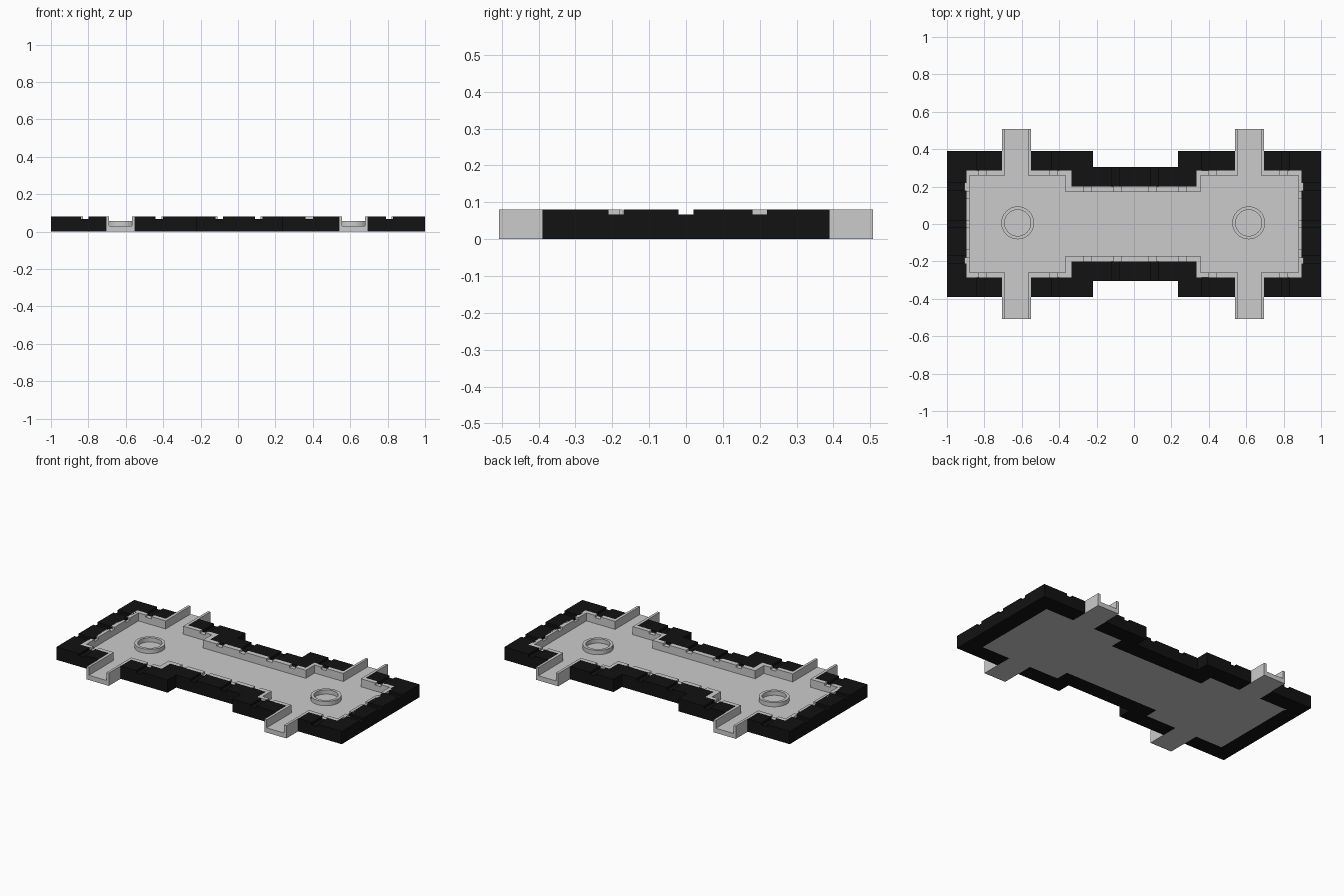
import bpy, bmesh, math

if "Cube" in bpy.data.objects:
    bpy.data.objects.remove(bpy.data.objects["Cube"])

TOP, FLOOR, NOTCH = 0.081, 0.03, 0.067
black = bpy.data.materials.new("black_stone")
black.diffuse_color = (0.006, 0.006, 0.006, 1)
black.use_nodes = True
black.node_tree.nodes["Principled BSDF"].inputs["Base Color"].default_value = black.diffuse_color


def make_object(name, bm, mat=None):
    bmesh.ops.recalc_face_normals(bm, faces=bm.faces)
    me = bpy.data.meshes.new(name)
    bm.to_mesh(me)
    bm.free()
    ob = bpy.data.objects.new(name, me)
    bpy.context.collection.objects.link(ob)
    if mat:
        me.materials.append(mat)
    return ob


def add_prism(bm, pts, z0, z1):
    face = bm.faces.new([bm.verts.new((x, y, z0)) for x, y in pts])
    ext = bmesh.ops.extrude_face_region(bm, geom=[face])
    verts = [g for g in ext["geom"] if isinstance(g, bmesh.types.BMVert)]
    bmesh.ops.translate(bm, verts=verts, vec=(0, 0, z1 - z0))


def rect(x0, x1, y0, y1):
    return [(x0, y0), (x1, y0), (x1, y1), (x0, y1)]


def flip_y(pts):
    return [(x, -y) for x, y in pts]


def end_run(s, gap, x_out, y_out, t):
    # C-shaped wall around one end of the basin
    return [(s * x, y) for x, y in (
        (gap, y_out), (x_out, y_out), (x_out, -y_out), (gap, -y_out),
        (gap, -y_out + t), (x_out - t, -y_out + t), (x_out - t, y_out - t), (gap, y_out - t))]


def mid_run(x0, x1, outer, inner):
    # stepped wall along the narrow middle; outer/inner = (left x, right x, high y, low y)
    a, b, hi, lo = outer
    c, d, hi2, lo2 = inner
    return [(x0, hi), (a, hi), (a, lo), (b, lo), (b, hi), (x1, hi),
            (x1, hi2), (d, hi2), (d, lo2), (c, lo2), (c, hi2), (x0, hi2)]


def walls(name, runs, notches, mat=None):
    bm = bmesh.new()
    for pts in runs:
        add_prism(bm, pts, 0 if mat else FLOOR, TOP)
    ob = make_object(name, bm, mat)
    cut = bmesh.new()
    for pts in notches:
        add_prism(cut, pts, NOTCH, TOP + 0.05)
    cutter = make_object(name + "_cutter", cut, mat)
    mod = ob.modifiers.new("notches", 'BOOLEAN')
    mod.operation, mod.solver, mod.object = 'DIFFERENCE', 'EXACT', cutter
    cutter.hide_render = True
    cutter.hide_viewport = True
    return ob


def notch_rects(xs_mid, xs_end, ys, y_mid, y_end, x_end, w=0.02):
    out = []
    for s in (1, -1):
        for xs, (a, b) in ((xs_mid, y_mid), (xs_end, y_end)):
            for x in xs:
                out.append(rect(x - w, x + w, *sorted((s * a, s * b))))
        for y in ys:
            out.append(rect(*sorted((s * x_end[0], s * x_end[1])), y - w, y + w))
    return out


# Black battlement wall
mid = mid_run(-0.55, 0.54, (-0.22, 0.235, 0.39, 0.305), (-0.335, 0.335, 0.285, 0.2))
walls("outer_wall",
      [end_run(-1, 0.705, 1, 0.39, 0.105), end_run(1, 0.695, 1, 0.39, 0.105), mid, flip_y(mid)],
      notch_rects((-0.1, 0.11), (-0.82, -0.42, 0.38, 0.81), (-0.19, 0, 0.2),
                  (0.19, 0.32), (0.275, 0.4), (0.89, 1.01)), black)

# Grey lining wall with smaller notches
lin = mid_run(-0.555, 0.545, (-0.335, 0.335, 0.285, 0.2), (-0.365, 0.355, 0.26, 0.172))
walls("inner_lining",
      [end_run(-1, 0.7, 0.905, 0.285, 0.025), end_run(1, 0.69, 0.905, 0.285, 0.025), lin, flip_y(lin)],
      notch_rects((-0.25, -0.09, 0.1, 0.26), (-0.81, -0.43, 0.42, 0.8), (-0.16, 0, 0.155),
                  (0.165, 0.205), (0.25, 0.29), (0.87, 0.91)))

# Basin floor slab including the channel floors
half = [(-0.905, 0.285), (-0.705, 0.285), (-0.705, 0.508), (-0.55, 0.508), (-0.55, 0.285),
        (-0.335, 0.285), (-0.335, 0.2), (0.335, 0.2), (0.335, 0.285), (0.54, 0.285),
        (0.54, 0.508), (0.695, 0.508), (0.695, 0.285), (0.905, 0.285)]
bm = bmesh.new()
add_prism(bm, half + flip_y(half)[::-1], 0, FLOOR)
make_object("basin_floor", bm)

# Side walls of the four channels
bm = bmesh.new()
for x0, x1 in ((-0.705, -0.55), (0.54, 0.695)):
    for a, b in ((x0, x0 + 0.016), (x1 - 0.016, x1)):
        side = rect(a, b, 0.26, 0.508)
        add_prism(bm, side, FLOOR, TOP)
        add_prism(bm, flip_y(side), FLOOR, TOP)
make_object("channel_walls", bm)

# Raised rings on the floor
N = 32
for name, cx in (("left_ring", -0.622), ("right_ring", 0.613)):
    bm = bmesh.new()
    prof = [(0.088, FLOOR), (0.088, 0.057), (0.07, 0.057), (0.07, FLOOR)]
    loops = [[bm.verts.new((cx + r * math.cos(2 * math.pi * i / N),
                            0.006 + r * math.sin(2 * math.pi * i / N), z)) for r, z in prof]
             for i in range(N)]
    for i in range(N):
        p, q = loops[i], loops[(i + 1) % N]
        for k in range(4):
            bm.faces.new((p[k], q[k], q[(k + 1) % 4], p[(k + 1) % 4]))
    make_object(name, bm)
